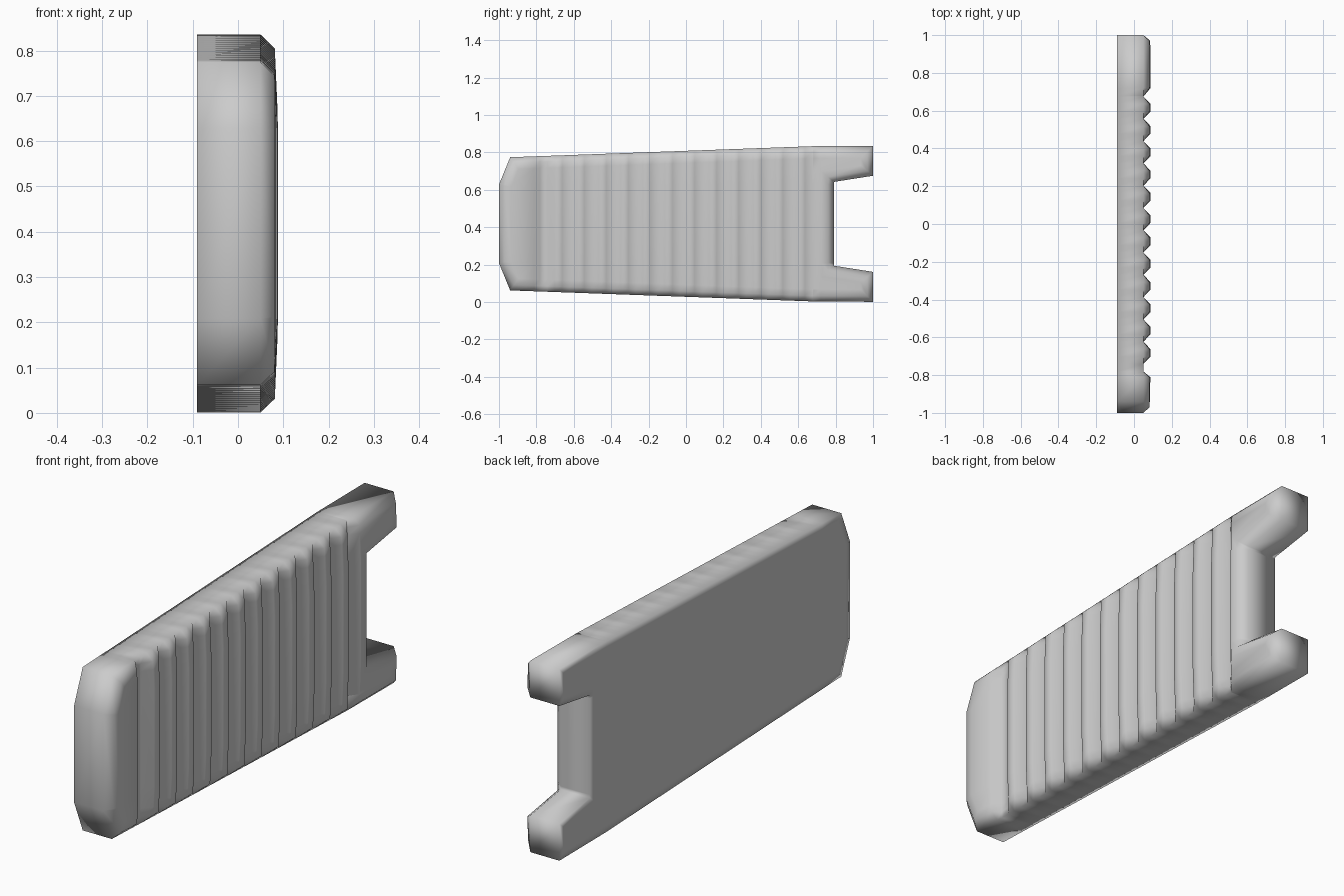
import bpy, bmesh
from mathutils import Vector

cube = bpy.data.objects.get("Cube")
if cube:
    bpy.data.objects.remove(cube, do_unlink=True)

BACK, RIM, SHOULDER, CROWN = -0.09, 0.05, 0.08, 0.088
MID = 0.418          # height of the mirror line
PITCH, FIRST, COUNT = 0.118, 0.675, 13

# Upper half of the side outline, mirrored to the lower half
half = [(-1, 0.21), (-0.94, 0.356), (0.68, 0.415), (1, 0.417),
        (1, 0.257), (0.79, 0.224)]
outline = [(y, MID + h) for y, h in half] + [(y, MID - h) for y, h in reversed(half)]

# Ridge profile along the length: sharp valleys, narrow flat crests
valleys = [FIRST - PITCH * k for k in range(COUNT)]
profile = [(2, 1), (FIRST + 0.045, 1)]
for v in valleys[:-1]:
    c = v - PITCH / 2
    profile += [(v, 0), (c + 0.02, 1), (c - 0.02, 1)]
last = valleys[-1]
profile += [(last, 0), (last - 0.04, 0), (last - 0.07, 1), (-2, 1)]


def ridge(y):
    for (a, fa), (b, fb) in zip(profile, profile[1:]):
        if b <= y <= a:
            return RIM + (CROWN - RIM) * (fa + (fb - fa) * (a - y) / (a - b))
    return CROWN


def edge_distance(y, z):
    top = 0.356 + 0.059 * min(1, (y + 0.94) / 1.62)
    return max(0, top - abs(z - MID))


# Slab body
bm = bmesh.new()
back = bm.faces.new([bm.verts.new((BACK, y, z)) for y, z in outline])
ext = bmesh.ops.extrude_face_region(bm, geom=[back], use_keep_orig=True)
front = [g for g in ext["geom"] if isinstance(g, bmesh.types.BMFace)]
for v in front[0].verts:
    v.co.x = RIM
bmesh.ops.recalc_face_normals(bm, faces=bm.faces)

# Rounded border on the ridged side and a support loop on the flat side
bmesh.ops.inset_region(bm, faces=[back], thickness=0.03, use_even_offset=True)
for width in (0.03, 0.035):
    bmesh.ops.inset_region(bm, faces=front, thickness=width, use_even_offset=True)
    for v in front[0].verts:
        v.co.x = SHOULDER

# Cut loops along the ridges and across the crown
cuts = [((0, y, 0), (0, 1, 0)) for y, f in profile[1:-1]]
cuts += [((0, 0, MID + s * 0.21), (0, 0, 1)) for s in (-1, 1)]
for co, no in cuts:
    bmesh.ops.bisect_plane(bm, geom=bm.verts[:] + bm.edges[:] + bm.faces[:],
                           dist=1e-5, plane_co=Vector(co), plane_no=Vector(no))

# Crown the ridged side, then press the valleys in
for v in bm.verts:
    if v.co.x > RIM + 0.001:
        x, y, z = v.co
        if x > SHOULDER - 0.001:
            x += (CROWN - SHOULDER) * min(1, edge_distance(y, z) / 0.18) * min(1, (y + 1) / 0.12)
        v.co.x = min(x, ridge(y))
bmesh.ops.recalc_face_normals(bm, faces=bm.faces)

mesh = bpy.data.meshes.new("ridged_grip_panel")
bm.to_mesh(mesh)
bm.free()
panel = bpy.data.objects.new("ridged_grip_panel", mesh)
bpy.context.collection.objects.link(panel)
for p in mesh.polygons:
    p.use_smooth = True

# Single plain grey
grey = bpy.data.materials.new("plain_grey")
grey.use_nodes = True
colour = (0.6, 0.6, 0.6, 1)
grey.diffuse_color = colour
grey.node_tree.nodes["Principled BSDF"].inputs["Base Color"].default_value = colour
mesh.materials.append(grey)
